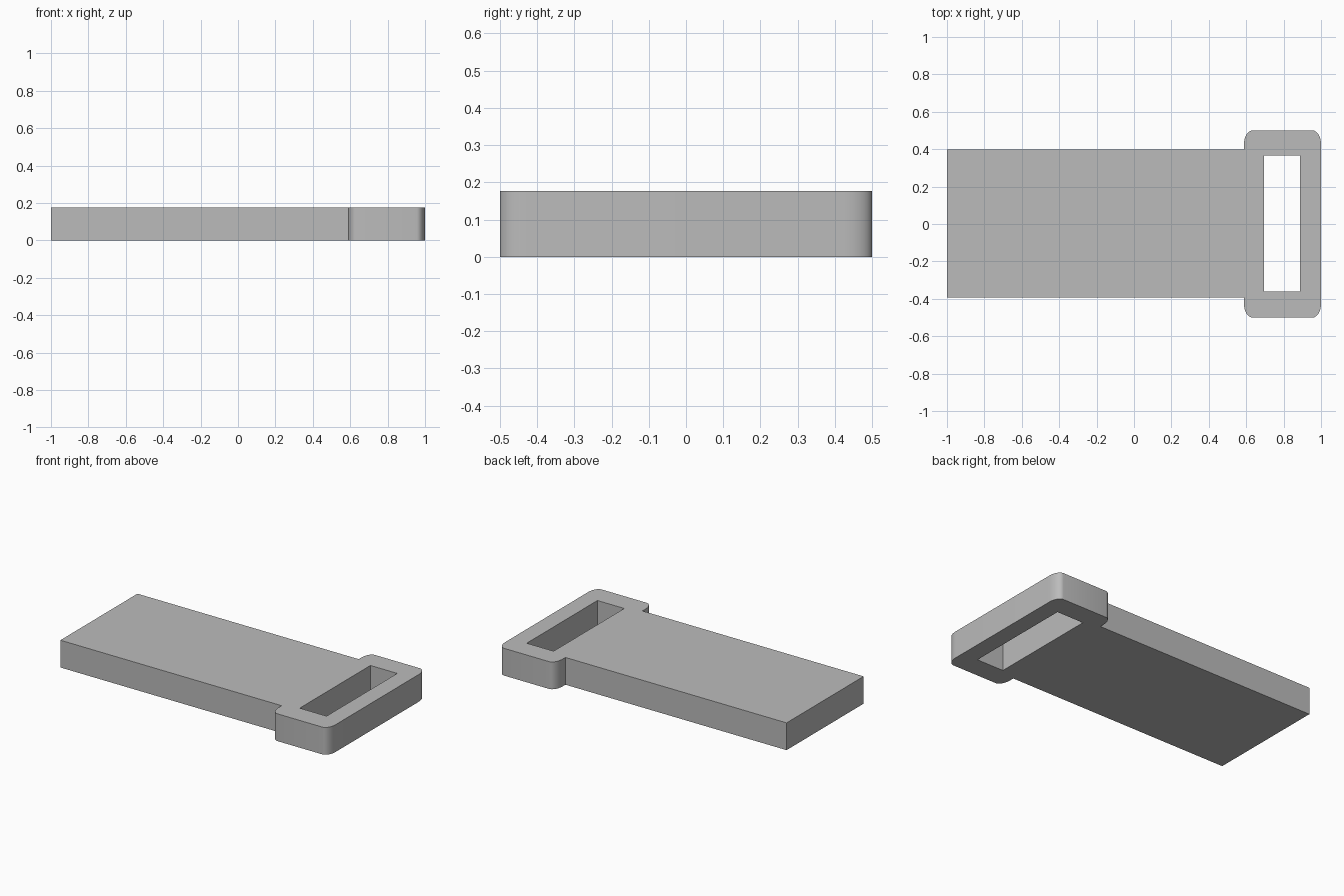
import bpy
import bmesh
from math import sin, cos, pi, radians

cube = bpy.data.objects.get("Cube")
if cube:
    bpy.data.objects.remove(cube, do_unlink=True)

HEIGHT = 0.177
HEAD_X0, HEAD_X1, HEAD_Y = 0.588, 1.0, 0.5
RX, RY = 0.045, 0.075        # elliptical corner radii of the head
STEPS = 8

# Plain grey material
grey = bpy.data.materials.new("plain grey")
grey.use_nodes = True
colour = (0.5, 0.5, 0.5, 1)
grey.diffuse_color = colour
grey.node_tree.nodes["Principled BSDF"].inputs["Base Color"].default_value = colour


def corner(x, y, sx, sy, start):
    """Rounded head corner, counter-clockwise from the start angle."""
    cx, cy = x - sx * RX, y - sy * RY
    angles = [start + pi / 2 * i / STEPS for i in range(STEPS + 1)]
    return [(cx + RX * cos(a), cy + RY * sin(a)) for a in angles]


# Outline: long flat strap running into a wider rounded head
outline = [(-1, 0.397), (-1, -0.393), (HEAD_X0, -0.393)]
outline += corner(HEAD_X0, -HEAD_Y, -1, -1, pi)
outline += corner(HEAD_X1, -HEAD_Y, 1, -1, 1.5 * pi)
outline += corner(HEAD_X1, HEAD_Y, 1, 1, 0)
outline += corner(HEAD_X0, HEAD_Y, -1, 1, pi / 2)
outline += [(HEAD_X0, 0.397)]

# Rectangular slot through the head
slot = [(0.695, -0.36), (0.695, 0.365), (0.888, 0.365), (0.888, -0.36)]

curve = bpy.data.curves.new("slotted_strap", 'CURVE')
curve.dimensions = '2D'
curve.fill_mode = 'BOTH'
curve.extrude = HEIGHT / 2
for points in (outline, slot):
    spline = curve.splines.new('POLY')
    spline.points.add(len(points) - 1)
    for p, (x, y) in zip(spline.points, points):
        p.co = (x, y, 0, 1)
    spline.use_cyclic_u = True

strap = bpy.data.objects.new("slotted_strap", curve)
bpy.context.collection.objects.link(strap)
bpy.ops.object.select_all(action='DESELECT')
strap.select_set(True)
bpy.context.view_layer.objects.active = strap
bpy.ops.object.convert(target='MESH')
strap = bpy.context.object

# Weld walls to caps, merge flat faces and stand the part on the ground
bm = bmesh.new()
bm.from_mesh(strap.data)
bmesh.ops.remove_doubles(bm, verts=bm.verts, dist=0.0005)
bmesh.ops.recalc_face_normals(bm, faces=bm.faces)
bmesh.ops.translate(bm, verts=bm.verts, vec=(0, 0, HEIGHT / 2))
bm.to_mesh(strap.data)
bm.free()

strap.data.materials.clear()
strap.data.materials.append(grey)
bpy.ops.object.shade_smooth_by_angle(angle=radians(30))
